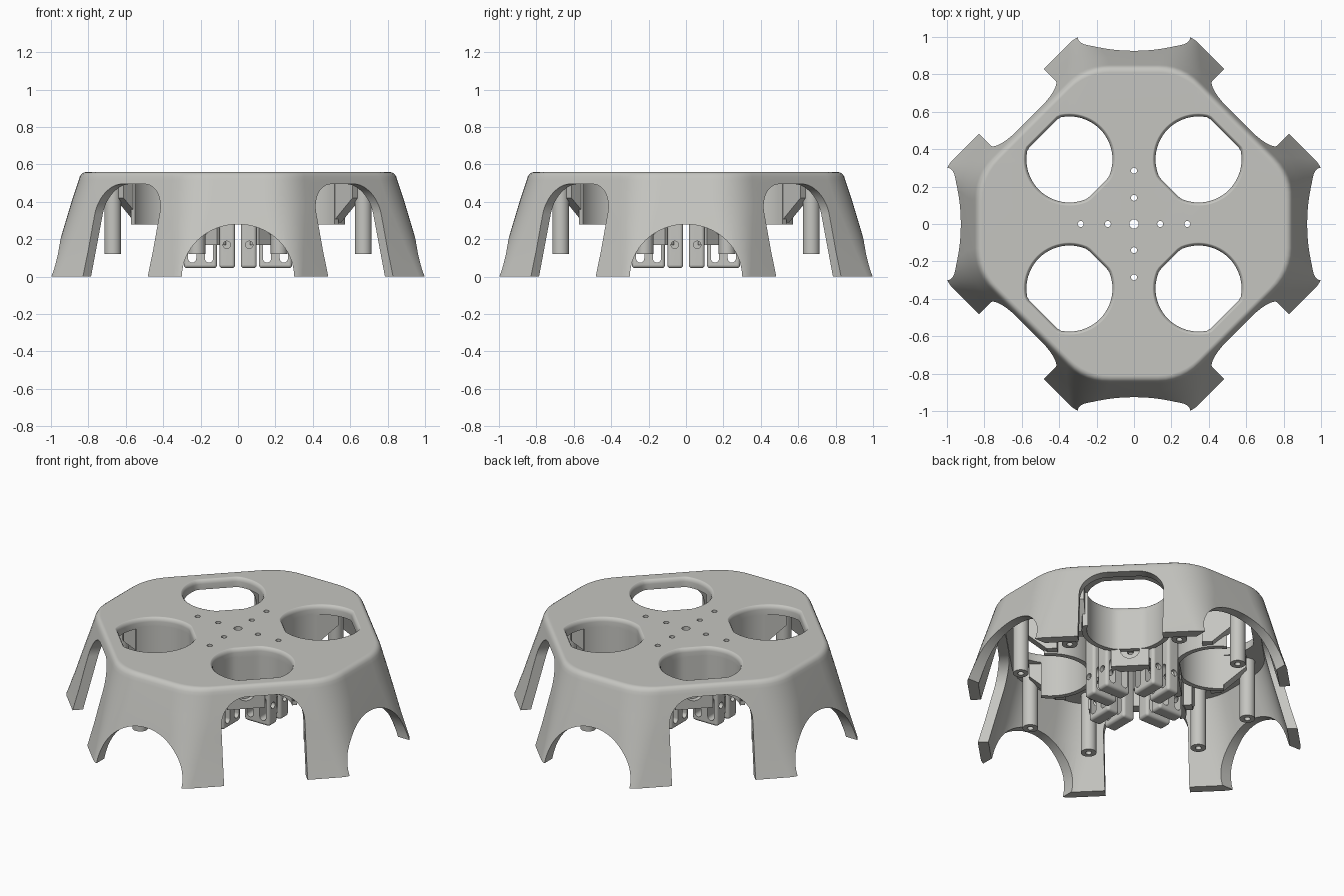
import bpy, bmesh, math
from mathutils import Vector, Matrix

if "Cube" in bpy.data.objects:
    bpy.data.objects.remove(bpy.data.objects["Cube"])

grey = bpy.data.materials.new("warm_grey")
grey.diffuse_color = (0.56, 0.56, 0.53, 1)
grey.use_nodes = True
grey.node_tree.nodes["Principled BSDF"].inputs["Base Color"].default_value = grey.diffuse_color


def loft(name, rings, turn=0.0):
    """Closed solid through equal-length rings, turned about z."""
    bm = bmesh.new()
    loops = [[bm.verts.new(p) for p in r] for r in rings]
    n = len(loops[0])
    for a, b in zip(loops, loops[1:]):
        for i in range(n):
            j = (i + 1) % n
            bm.faces.new((a[i], a[j], b[j], b[i]))
    bm.faces.new(loops[0][::-1])
    bm.faces.new(loops[-1])
    bm.transform(Matrix.Rotation(turn, 4, 'Z'))
    bmesh.ops.recalc_face_normals(bm, faces=bm.faces)
    me = bpy.data.meshes.new(name)
    bm.to_mesh(me)
    bm.free()
    me.materials.append(grey)
    ob = bpy.data.objects.new(name, me)
    bpy.context.collection.objects.link(ob)
    return ob


def apply(ob, mod):
    bpy.context.view_layer.objects.active = ob
    bpy.ops.object.modifier_apply(modifier=mod.name)


def cut(ob, cutters):
    for c in cutters:
        m = ob.modifiers.new("cut", 'BOOLEAN')
        m.operation, m.solver, m.object = 'DIFFERENCE', 'EXACT', c
        apply(ob, m)
        bpy.data.objects.remove(c)


def smooth(ob):
    bpy.ops.object.select_all(action='DESELECT')
    ob.select_set(True)
    bpy.context.view_layer.objects.active = ob
    bpy.ops.object.shade_smooth_by_angle(angle=math.radians(35))
    m = ob.modifiers.new("even_shading", 'WEIGHTED_NORMAL')
    m.keep_sharp = True


def copies(ob, k):
    """Repeat a finished part at quarter turns."""
    for i in range(1, k):
        c = ob.copy()
        c.data = ob.data.copy()
        c.data.transform(Matrix.Rotation(i * math.tau / k, 4, 'Z'))
        bpy.context.collection.objects.link(c)


def octagon(h, s, z, d=0.13, n=7):
    """Rounded octagon: flat sides at h, diagonal sides on x + y = s."""
    c = s - h
    pts = []
    for k in range(4):
        pts += [Matrix.Rotation(k * math.pi / 2, 2) @ Vector(p) for p in ((h, -c), (h, c))]
    ring = []
    for i, p in enumerate(pts):
        a = p + (pts[i - 1] - p).normalized() * d
        b = p + (pts[(i + 1) % 8] - p).normalized() * d
        for t in (j / (n - 1) for j in range(n)):
            q = a * (1 - t) ** 2 + p * 2 * t * (1 - t) + b * t * t
            ring.append((q.x, q.y, z))
    return ring


def hole_ring(off, z, n=64):
    """Circle in diagonal coordinates, flattened on its inner and outer sides."""
    ring = []
    for i in range(n):
        a = math.tau * i / n
        u = 0.488 + (0.23 + off) * math.cos(a)
        ring.append((max(0.272 - off, min(0.685 + off, u)), (0.23 + off) * math.sin(a), z))
    return ring


def circle(x, y, r, z, n=24):
    return [(x + r * math.cos(math.tau * i / n), y + r * math.sin(math.tau * i / n), z)
            for i in range(n)]


def box(name, x0, x1, y0, y1, z0, z1, turn=0.0):
    return loft(name, [[(x0, y0, z), (x1, y0, z), (x1, y1, z), (x0, y1, z)] for z in (z0, z1)], turn)


def slot(axis, c, w, z0, z1, lo, hi):
    """Upright slot with round ends, running along x or y."""
    pts = [(c + w * math.cos(math.pi * i / 8), z1 - w + w * math.sin(math.pi * i / 8)) for i in range(9)]
    pts += [(c - w * math.cos(math.pi * i / 8), z0 + w - w * math.sin(math.pi * i / 8)) for i in range(9)]
    return loft("slot_cutter", [[(e, u, z) if axis == 'x' else (u, e, z) for u, z in pts] for e in (lo, hi)])


# Hollow tapered shell
shell = loft("shell", [octagon(*r) for r in (
    (1.01, 1.312, 0, 0.06), (0.968, 1.255, 0.14, 0.09), (0.926, 1.205, 0.28, 0.11), (0.89, 1.16, 0.4),
    (0.852, 1.115, 0.515), (0.846, 1.107, 0.535), (0.837, 1.096, 0.549), (0.825, 1.082, 0.557),
    (0.81, 1.064, 0.56))])
inside = loft("inside_cutter", [octagon(*r) for r in (
    (0.96, 1.24, -0.05, 0.07), (0.945, 1.225, 0, 0.07), (0.87, 1.12, 0.28), (0.833, 1.075, 0.4),
    (0.80, 1.035, 0.5))])
cutters = [inside]

# Low arches on the four sides, tall arches on the four diagonals
low = [(0.3 * math.cos(math.pi * i / 32), 0.28 * math.sin(math.pi * i / 32)) for i in range(33)]
low = [(0.305, -0.1)] + low + [(-0.305, -0.1)]
tall = [(0.245, -0.1)]
for i in range(13):
    a = math.pi / 2 * i / 12
    tall.append((0.085 + 0.16 * math.cos(a), 0.335 + 0.16 * math.sin(a)))
tall += [(-u, z) for u, z in reversed(tall)]
for prof, turns in ((low, (0, 90)), (tall, (45, 135))):
    for t in turns:
        cutters.append(loft("arch_cutter", [[(e, u, z) for u, z in prof] for e in (-1.3, 1.3)],
                            math.radians(t)))

# Four large openings with a rounded lip, and the small pin holes
for k in range(4):
    cutters.append(loft("opening_cutter", [
        hole_ring(0, 0.4), hole_ring(0, 0.535), hole_ring(0.004, 0.549), hole_ring(0.012, 0.558),
        hole_ring(0.022, 0.562), hole_ring(0.022, 0.6)], math.radians(45 + 90 * k)))
    for r in (0.14, 0.285):
        cutters.append(loft("pin_cutter", [circle(r, 0, 0.016, z) for z in (0.4, 0.7)], k * math.pi / 2))
cutters.append(loft("pin_cutter", [circle(0, 0, 0.025, z) for z in (0.4, 0.7)]))
cut(shell, cutters)
smooth(shell)

# Collars hanging below the openings, open to the outside
collar = loft("collar", [hole_ring(0.03, 0.28), hole_ring(0.03, 0.51)])
cut(collar, [loft("bore_cutter", [hole_ring(0, 0.1), hole_ring(0, 0.6)]),
             box("outer_cutter", 0.56, 1, -0.5, 0.05, 0.1, 0.7),
             box("outer_cutter", 0.5, 1, 0.0, 0.5, 0.1, 0.7)])
collar.data.transform(Matrix.Rotation(math.pi / 4, 4, 'Z'))
smooth(collar)
copies(collar, 4)

# Mounting plate behind each collar, with a recess and a bolt hole
mount = box("collar_mount", 0.2, 0.268, -0.11, 0.11, 0.17, 0.51)
cut(mount, [slot('x', 0, 0.055, 0.22, 0.44, 0.235, 0.4),
            loft("bolt_cutter", [[(e, u, z) for u, z, _ in circle(0, 0.28, 0.018, 0, 16)]
                                 for e in (0.0, 0.4)])])
mount.data.transform(Matrix.Rotation(math.pi / 4, 4, 'Z'))
copies(mount, 4)

for side in (-1, 1):
    # Screw posts under the roof
    post = loft("screw_post", [circle(0.67, 0.22 * side, 0.045, z) for z in (0.12, 0.51)])
    cut(post, [loft("screw_cutter", [circle(0.67, 0.22 * side, 0.018, z) for z in (0.0, 0.25)])])
    smooth(post)
    copies(post, 4)

    # Sloping rib joining each post to its collar
    y0, y1 = sorted((0.235 * side, 0.3 * side))
    rib = loft("post_rib", [[(0.42, y, 0.51), (0.42, y, 0.29), (0.48, y, 0.29), (0.63, y, 0.42), (0.63, y, 0.51)]
                            for y in (y0, y1)], math.pi / 4)
    copies(rib, 4)

    # Slotted clips around the centre
    y0, y1 = sorted((0.015 * side, 0.1 * side))
    clip = box("centre_clip", 0.112, 0.29, y0, y1, 0.045, 0.51)
    bev = clip.modifiers.new("round", 'BEVEL')
    bev.width, bev.segments = 0.018, 3
    apply(clip, bev)
    cut(clip, [slot('y', 0.155, 0.022, 0.075, 0.23, -0.3, 0.3),
               slot('y', 0.245, 0.022, 0.075, 0.23, -0.3, 0.3),
               loft("bolt_cutter", [[(e, 0.06 * side + u, z) for u, z, _ in circle(0, 0.17, 0.02, 0, 16)]
                                    for e in (0.2, 0.4)])])
    smooth(clip)
    copies(clip, 4)
